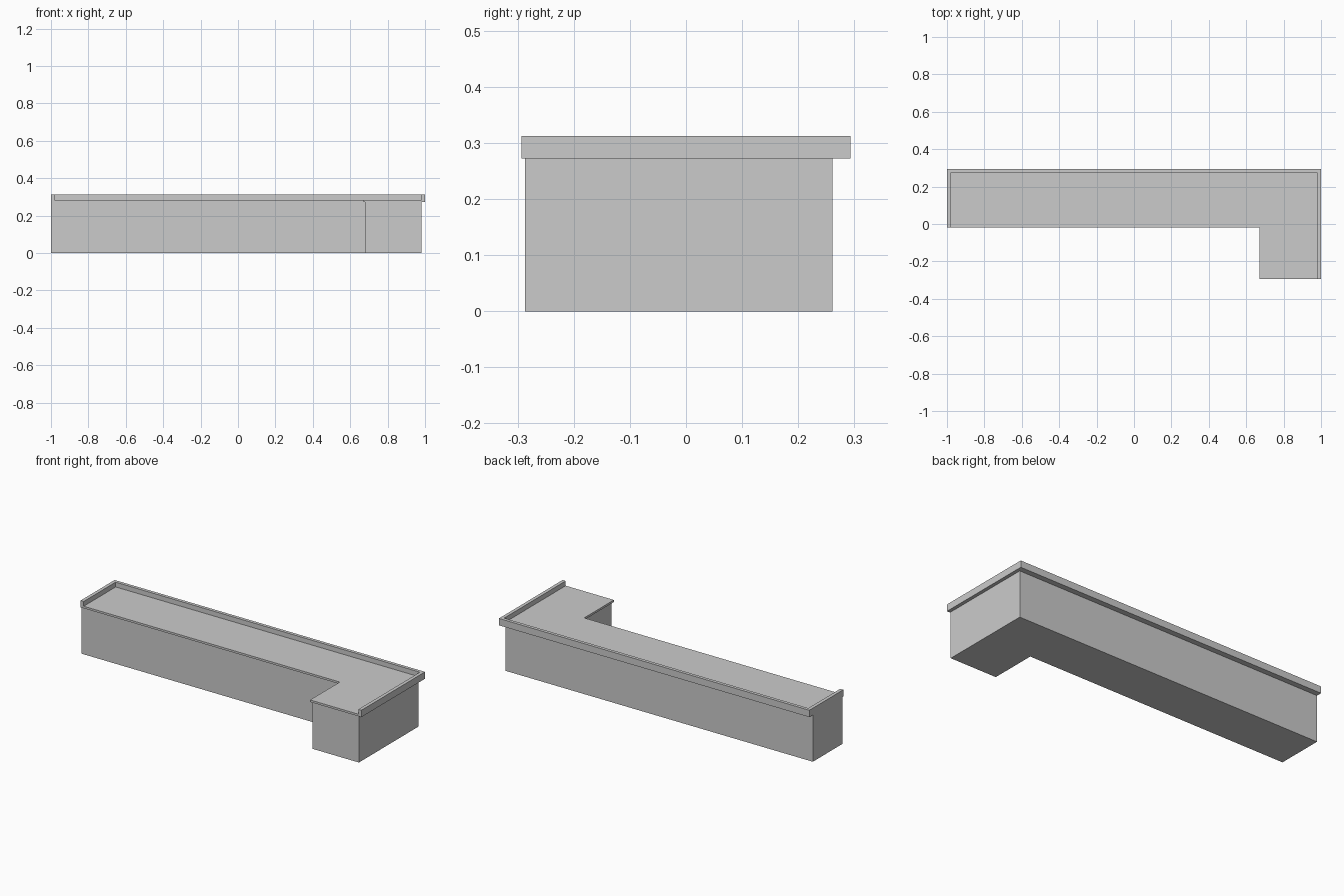
import bpy, bmesh

if "Cube" in bpy.data.objects:
    bpy.data.objects.remove(bpy.data.objects["Cube"])


def prism(name, outline, z0, z1):
    """Extrude a flat outline (counter-clockwise seen from above) from z0 to z1."""
    bm = bmesh.new()
    face = bm.faces.new([bm.verts.new((x, y, z0)) for x, y in outline])
    ext = bmesh.ops.extrude_face_region(bm, geom=[face])
    top = [v for v in ext["geom"] if isinstance(v, bmesh.types.BMVert)]
    bmesh.ops.translate(bm, verts=top, vec=(0, 0, z1 - z0))
    bmesh.ops.recalc_face_normals(bm, faces=bm.faces)
    mesh = bpy.data.meshes.new(name)
    bm.to_mesh(mesh)
    bm.free()
    obj = bpy.data.objects.new(name, mesh)
    bpy.context.collection.objects.link(obj)
    return obj


def l_shape(left, right, leg, front, step, back):
    """Long run along the back with a short leg coming forward on the right."""
    return [(left, step), (leg, step), (leg, front),
            (right, front), (right, back), (left, back)]


# Cabinet body, set back under the worktop
prism("counter_body", l_shape(-1.0, 0.98, 0.68, -0.287, -0.013, 0.261), 0, 0.272)

# Thin worktop, fitted inside the raised border
prism("worktop", l_shape(-0.98, 0.98, 0.67, -0.293, -0.02, 0.274), 0.272, 0.284)

# Raised border around the left, back and right edges
prism("raised_border", [
    (-1, -0.02), (-0.98, -0.02), (-0.98, 0.274), (0.98, 0.274),
    (0.98, -0.293), (1, -0.293), (1, 0.293), (-1, 0.293)], 0.272, 0.312)
